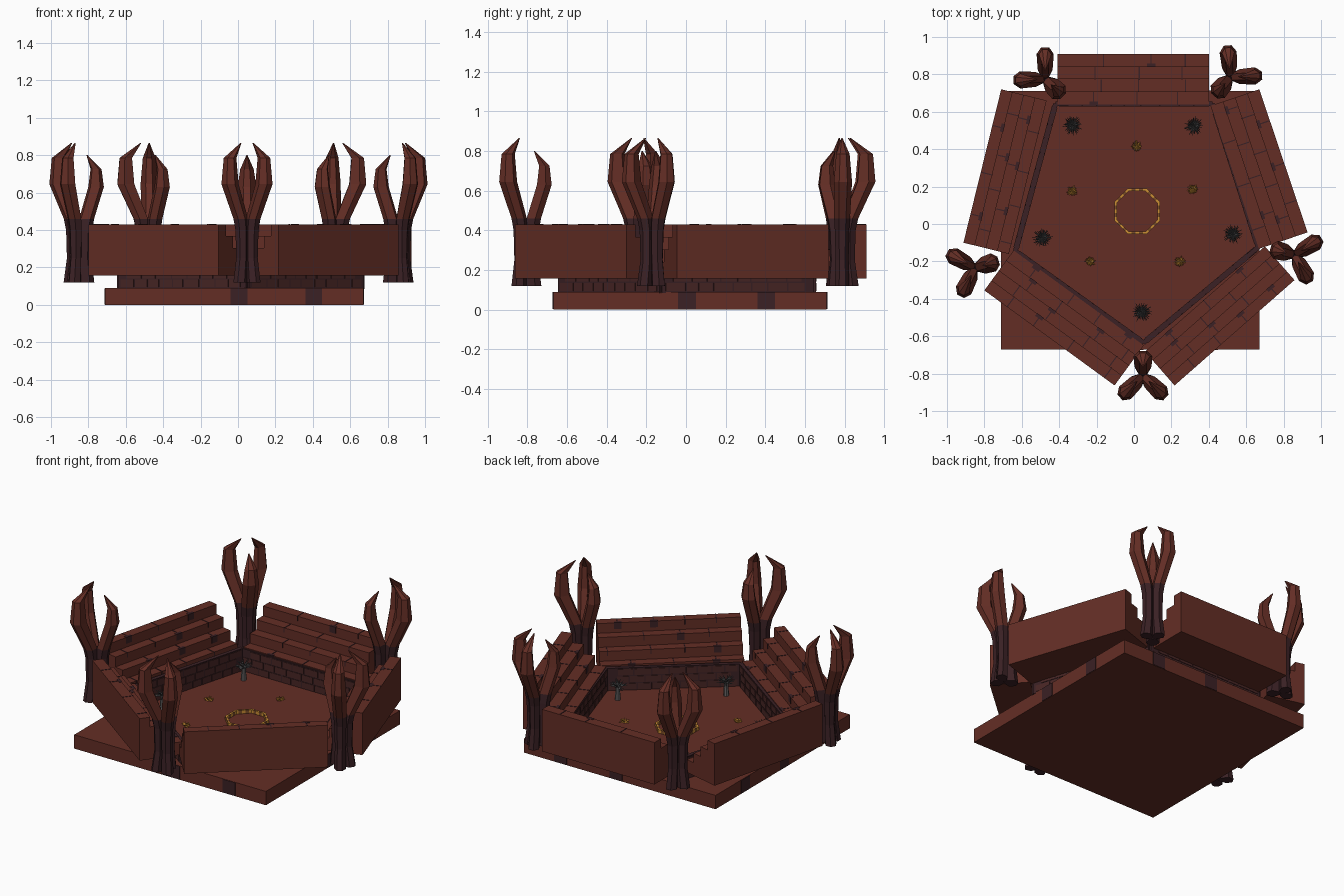
import bpy, bmesh, math, random
from mathutils import Vector, Matrix

if "Cube" in bpy.data.objects:
    bpy.data.objects.remove(bpy.data.objects["Cube"])
random.seed(4)

def mat(name, c):
    m = bpy.data.materials.new(name)
    m.diffuse_color = (*c, 1)
    m.use_nodes = True
    m.node_tree.nodes["Principled BSDF"].inputs["Base Color"].default_value = m.diffuse_color
    return m

RED = mat("red_stone", (0.127, 0.027, 0.0185))
DARK = mat("dark_mauve_stone", (0.043, 0.015, 0.018))
BRICK = mat("dull_brick", (0.065, 0.019, 0.018))
GOLD = mat("gold", (0.60, 0.27, 0.035))
BRONZE = mat("bronze", (0.20, 0.075, 0.02))
GREY = mat("dark_grey", (0.06, 0.06, 0.062))
ASH = mat("ash_grey", (0.13, 0.125, 0.125))

def finish(name, bm, *mats):
    bmesh.ops.recalc_face_normals(bm, faces=bm.faces[:])
    me = bpy.data.meshes.new(name)
    bm.to_mesh(me)
    bm.free()
    for m in mats:
        me.materials.append(m)
    ob = bpy.data.objects.new(name, me)
    bpy.context.collection.objects.link(ob)
    return ob

def box(bm, lo, hi, mi=0, M=Matrix()):
    lo, hi = Vector(lo), Vector(hi)
    T = M @ Matrix.Translation((lo + hi) / 2) @ Matrix.Diagonal((*(hi - lo), 1))
    for v in bmesh.ops.create_cube(bm, size=1, matrix=T)['verts']:
        for f in v.link_faces:
            f.material_index = mi

def loft(bm, rings, mi=lambda z: 0):
    """Skin a list of equally sized point rings and cap both ends."""
    vs = [[bm.verts.new(p) for p in r] for r in rings]
    n = len(vs[0])
    for a, b in zip(vs, vs[1:]):
        for i in range(n):
            j = (i + 1) % n
            f = bm.faces.new((a[i], a[j], b[j], b[i]))
            f.material_index = mi(f.calc_center_median().z)
    for r, z in ((vs[0], rings[0][0][2]), (vs[-1], rings[-1][0][2])):
        bm.faces.new(r).material_index = mi(z)

def edge_frame(a, b):
    """x runs along a->b, y points into the arena."""
    d = Vector((b[0] - a[0], b[1] - a[1], 0))
    return Matrix.Translation((*a, 0)) @ Matrix.Rotation(math.atan2(d.y, d.x), 4, 'Z'), d.length

# Square base slab with dark stained stones on its sides
bm = bmesh.new()
box(bm, (-.71, -.67, 0), (.67, .71, .09))
for s in (-.04, .36):
    box(bm, (s, -.673, .002), (s + .09, -.66, .088), 1)
    box(bm, (s, .70, .002), (s + .09, .713, .088), 1)
    box(bm, (.66, s, .002), (.673, s + .09, .088), 1)
    box(bm, (-.713, s, .002), (-.70, s + .09, .088), 1)
finish("base_slab", bm, RED, DARK)

# Low brick wall round the five-sided floor
corners = [(-.41, .63), (-.62, -.14), (.05, -.62), (.65, -.12), (.41, .63)]
bm = bmesh.new()
for i, a in enumerate(corners):
    M, L = edge_frame(a, corners[(i + 1) % 5])
    box(bm, (-.01, -.025, .085), (L + .01, 0, .235), 0, M)
    for row in range(3):
        x = .01 + .04 * (row % 2)
        z = .094 + row * .047
        while x < L - .06:
            w = random.uniform(.06, .1)
            box(bm, (x, -.028, z), (min(x + w, L - .01), .003, z + .04), 1, M)
            x += w + .008
finish("arena_wall", bm, DARK, BRICK)

# Stepped seating blocks: outer edge end points and depth
stands = {
    "back": ((.40, .91), (-.41, .91), .27),
    "left": ((-.71, .72), (-.912, -.10), .25),
    "front_left": ((-.80, -.355), (-.104, -.863), .265),
    "front_right": ((.217, -.863), (.858, -.30), .24),
    "right": ((.928, -.045), (.67, .72), .275),
}
steps = [.43, .367, .303, .24]
for name, (a, b, depth) in stands.items():
    M, L = edge_frame(a, b)
    t = depth / 4
    prof = [(0, .157)]
    for k, z in enumerate(steps):
        prof += [(k * t, z), ((k + 1) * t, z)]
    prof.append((depth, .157))
    bm = bmesh.new()
    loft(bm, [[M @ Vector((x, y, z)) for y, z in prof] for x in (0, L)])
    # dark joints and chipped stones over each tread and riser
    for k, z in enumerate(steps):
        x = random.uniform(.1, .2)
        while x < L - .05:
            box(bm, (x, k * t + .002, z - .03), (x + .006, (k + 1) * t + .002, z + .002), 1, M)
            if random.random() < .45:
                box(bm, (x - .02, (k + 1) * t - .016, z - .04),
                    (x + .025, (k + 1) * t + .002, z + .002), 1, M)
            x += random.uniform(.17, .26)
    finish(name + "_stand", bm, RED, DARK)

# Clawed pillars: three ribs that rise and open into talons
# rows: radius of centre, height, half depth, half width
outer = [(.045, .12, .04, .036), (.032, .25, .034, .032), (.034, .40, .036, .036),
         (.045, .46, .038, .040), (.125, .645, .045, .046), (.125, .785, .033, .034),
         (.045, .865, .003, .003)]
inner = [(.04, .12, .04, .04), (.03, .25, .034, .036), (.032, .40, .036, .042),
         (.042, .46, .036, .046), (.095, .63, .037, .050), (.095, .725, .026, .036),
         (.045, .80, .003, .003)]

def rib(bm, rows, M):
    rings = []
    for r, z, h, w in rows:
        rings.append([M @ Vector((r + h * c, w * s, z)) for c, s in
                      ((1, .45), (.2, 1), (-1, .4), (-1, -.4), (.2, -1), (1, -.45))])
    loft(bm, rings, lambda z: 1 if z < .44 else 0)

pillars = {"front": (.048, -.81, -90), "right": (.857, -.165, -15), "back_right": (.515, .785, 49),
           "back_left": (-.475, .775, 136), "left": (-.85, -.235, 197)}
for name, (x, y, ang) in pillars.items():
    bm = bmesh.new()
    P = Matrix.Translation((x, y, 0))
    for da, rows in ((-46, outer), (46, outer), (180, inner)):
        rib(bm, rows, P @ Matrix.Rotation(math.radians(ang + da), 4, 'Z'))
    finish(name + "_claw_pillar", bm, RED, DARK)

# Eight-sided ring in the middle of the floor, in gold and bronze blocks
bm = bmesh.new()
for i in range(8):
    a, b = [(.017 + .132 * math.cos(math.radians(22.5 + 45 * k)),
             .068 + .132 * math.sin(math.radians(22.5 + 45 * k))) for k in (i, i + 1)]
    M, L = edge_frame(a, b)
    for k in range(5):
        box(bm, (L * k / 5, 0, .088), (L * (k + 1) / 5, .014, .112), k % 2, M)
finish("floor_ring", bm, GOLD, BRONZE)

def spikes(bm, c, r, n, w, low, mi):
    """Tuft of thin three-sided spikes round a centre."""
    for i in range(n):
        d = Vector((math.cos(i * 2.4), math.sin(i * 2.4), random.uniform(low, 1))).normalized()
        R = Matrix.Translation(c) @ d.to_track_quat('Z', 'Y').to_matrix().to_4x4()
        l = r * random.uniform(.75, 1)
        res = bmesh.ops.create_cone(bm, segments=3, radius1=w, radius2=w * .3, depth=l,
                                    cap_ends=True, matrix=R @ Matrix.Translation((0, 0, l / 2)))
        for v in res['verts']:
            for f in v.link_faces:
                f.material_index = mi

# Small gold tufts on the floor
for i, (x, y) in enumerate([(.015, .415), (-.33, .175), (.315, .185), (-.235, -.2), (.245, -.2)]):
    bm = bmesh.new()
    spikes(bm, Vector((x, y, .093)), .032, 22, .006, .05, 0)
    finish(f"gold_tuft_{i + 1}", bm, GOLD)

# Grey posts topped with spiky tufts
for i, (x, y) in enumerate([(-.33, .53), (.32, .525), (-.49, -.075), (.53, -.055), (.04, -.47)]):
    bm = bmesh.new()
    bmesh.ops.create_cone(bm, segments=8, radius1=.017, radius2=.013, depth=.09, cap_ends=True,
                          matrix=Matrix.Translation((x, y, .133)))
    spikes(bm, Vector((x, y, .175)), .058, 34, .005, -.1, 1)
    finish(f"spiky_post_{i + 1}", bm, ASH, GREY)
